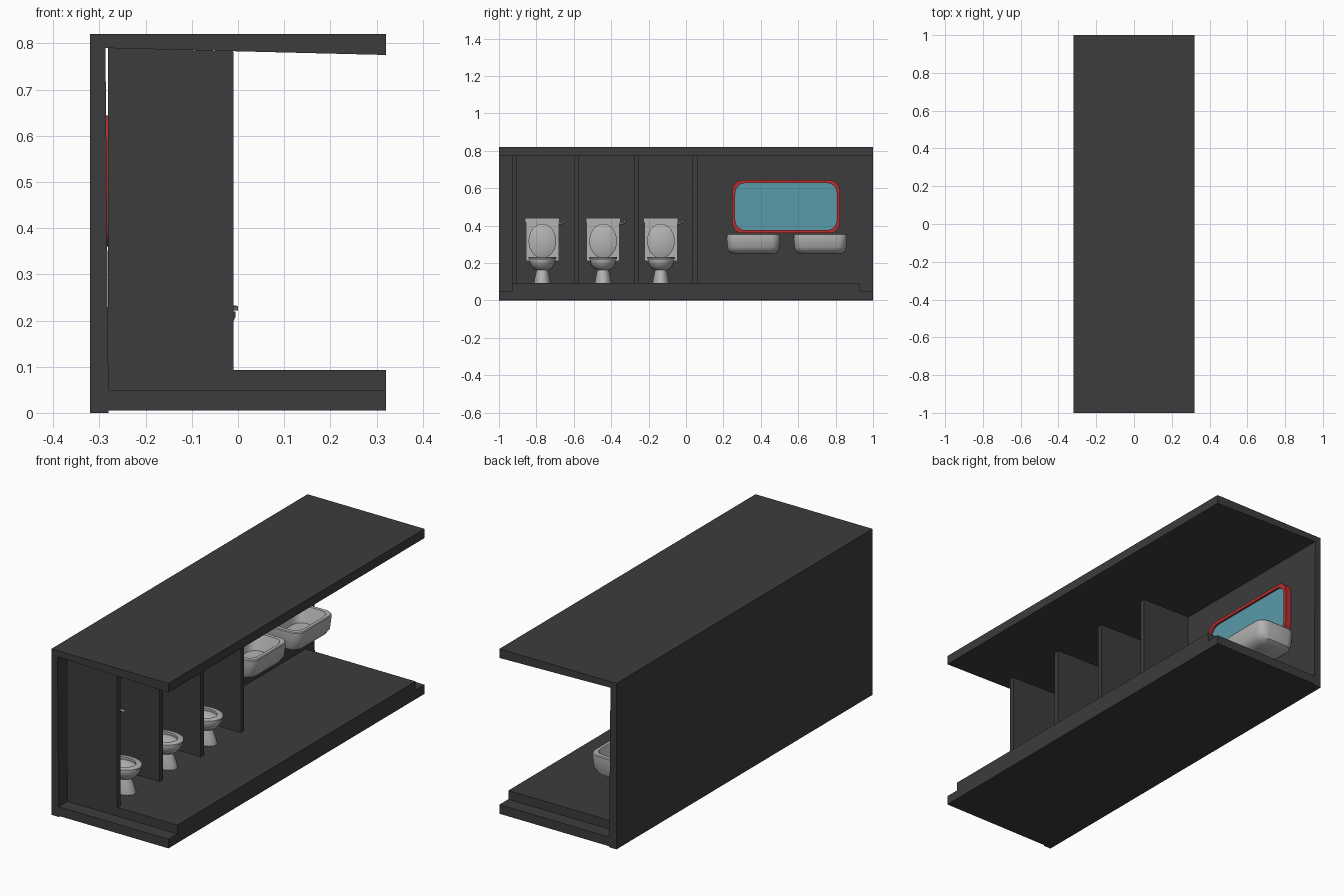
import bpy, bmesh, math

if "Cube" in bpy.data.objects:
    bpy.data.objects.remove(bpy.data.objects["Cube"], do_unlink=True)


def material(name, rgb):
    m = bpy.data.materials.new(name)
    m.use_nodes = True
    m.diffuse_color = (*rgb, 1)
    m.node_tree.nodes["Principled BSDF"].inputs["Base Color"].default_value = (*rgb, 1)
    return m


CHARCOAL = material("charcoal", (0.045, 0.045, 0.045))
CERAMIC = material("ceramic", (0.45, 0.45, 0.45))
METAL = material("metal", (0.35, 0.35, 0.35))
RED = material("red", (0.45, 0.03, 0.03))
GLASS = material("blue_glass", (0.1, 0.32, 0.4))


def finish(name, bm, mat, smooth=False):
    bmesh.ops.remove_doubles(bm, verts=bm.verts, dist=0.0002)
    bmesh.ops.recalc_face_normals(bm, faces=bm.faces)
    me = bpy.data.meshes.new(name)
    bm.to_mesh(me)
    bm.free()
    me.materials.append(mat)
    ob = bpy.data.objects.new(name, me)
    bpy.context.collection.objects.link(ob)
    if smooth:
        bpy.ops.object.select_all(action="DESELECT")
        ob.select_set(True)
        bpy.context.view_layer.objects.active = ob
        bpy.ops.object.shade_smooth_by_angle(angle=math.radians(35))
    return ob


def prism(name, profile, y0, y1, mat):
    """Extrude an (x, z) profile along y."""
    bm = bmesh.new()
    ends = [[bm.verts.new((x, y, z)) for x, z in profile] for y in (y0, y1)]
    for end in ends:
        bm.faces.new(end)
    for i in range(len(profile)):
        j = (i + 1) % len(profile)
        bm.faces.new((ends[0][i], ends[0][j], ends[1][j], ends[1][i]))
    return finish(name, bm, mat)


def box(name, x0, x1, y0, y1, z0, z1, mat):
    return prism(name, [(x0, z0), (x1, z0), (x1, z1), (x0, z1)], y0, y1, mat)


def outline(u, v, ru, rv, corner, steps):
    """Rounded rectangle; a large corner radius gives an ellipse."""
    cu, cv = min(corner, ru), min(corner, rv)
    pts = []
    for k, (su, sv) in enumerate([(1, 1), (-1, 1), (-1, -1), (1, -1)]):
        for s in range(steps + 1):
            a = (k + s / steps) * math.pi / 2
            pts.append((u + su * (ru - cu) + cu * math.cos(a),
                        v + sv * (rv - cv) + cv * math.sin(a)))
    return pts


def loft(name, rings, mat, corner=1, steps=6, axis="z", loop=False):
    """Skin rings of (u, v, half u, half v, height) along an axis."""
    bm = bmesh.new()
    rows = []
    for u, v, ru, rv, h in rings:
        pts = outline(u, v, ru, rv, corner, steps)
        rows.append([bm.verts.new((p, q, h) if axis == "z" else (h, p, q)) for p, q in pts])
    pairs = list(zip(rows, rows[1:]))
    if loop:
        pairs.append((rows[-1], rows[0]))
    else:
        bm.faces.new(rows[0])
        bm.faces.new(rows[-1])
    for a, b in pairs:
        for i in range(len(a)):
            j = (i + 1) % len(a)
            bm.faces.new((a[i], a[j], b[j], b[i]))
    return finish(name, bm, mat, smooth=True)


# Shell: leaning back wall, tapered roof, stepped floor
prism("back_wall", [(-0.32, 0), (-0.28, 0), (-0.287, 0.79), (-0.287, 0.82), (-0.32, 0.82)],
      -1, 1, CHARCOAL)
prism("roof", [(-0.287, 0.79), (0.32, 0.775), (0.32, 0.82), (-0.287, 0.82)], -1, 1, CHARCOAL)
box("floor_slab", -0.281, 0.32, -1, 1, 0.005, 0.05, CHARCOAL)
box("raised_floor", -0.281, 0.32, -0.93, 0.93, 0.05, 0.093, CHARCOAL)

# Stall partitions
for i, y in enumerate((-0.918, -0.586, -0.264, 0.049)):
    prism(f"partition_{i + 1}",
          [(-0.282, 0.09), (-0.01, 0.09), (-0.01, 0.783), (-0.282, 0.79)],
          y - 0.013, y + 0.013, CHARCOAL)


def toilet(n, y):
    # Pedestal and hollow bowl
    cx = -0.095
    loft(f"toilet_bowl_{n}", [
        (cx, y, 0.07, 0.045, 0.092), (cx, y, 0.066, 0.043, 0.11), (cx, y, 0.055, 0.037, 0.14),
        (cx, y, 0.046, 0.031, 0.162), (cx, y, 0.065, 0.05, 0.172), (cx, y, 0.08, 0.062, 0.19),
        (cx, y, 0.09, 0.07, 0.208), (cx, y, 0.09, 0.07, 0.22), (cx, y, 0.066, 0.05, 0.22),
        (cx, y, 0.055, 0.04, 0.195), (cx, y, 0.03, 0.022, 0.178)], CERAMIC)
    # Seat ring
    loft(f"toilet_seat_{n}", [
        (cx, y, 0.095, 0.075, 0.222), (cx, y, 0.095, 0.075, 0.23), (cx, y, 0.09, 0.07, 0.233),
        (cx, y, 0.067, 0.05, 0.233), (cx, y, 0.067, 0.05, 0.222)], CERAMIC, loop=True)
    # Open lid leaning on the tank
    loft(f"toilet_lid_{n}", [
        (y, 0.318, 0.074, 0.092, -0.192), (y, 0.318, 0.074, 0.092, -0.182),
        (y, 0.318, 0.068, 0.086, -0.178)], CERAMIC, axis="x")
    # Tank, tank cover and the shelf joining tank to bowl
    box(f"tank_{n}", -0.28, -0.192, y - 0.088, y + 0.088, 0.212, 0.418, CERAMIC)
    box(f"tank_cover_{n}", -0.281, -0.187, y - 0.092, y + 0.092, 0.418, 0.44, CERAMIC)
    box(f"tank_shelf_{n}", -0.28, -0.15, y - 0.05, y + 0.05, 0.18, 0.213, CERAMIC)
    # Flush lever
    curve = bpy.data.curves.new(f"flush_lever_{n}", "CURVE")
    curve.dimensions = "3D"
    curve.bevel_depth = 0.006
    curve.bevel_resolution = 2
    curve.use_fill_caps = True
    path = [(-0.21, y + 0.085, 0.412), (-0.205, y + 0.11, 0.414),
            (-0.185, y + 0.118, 0.42), (-0.16, y + 0.115, 0.421)]
    spline = curve.splines.new("POLY")
    spline.points.add(len(path) - 1)
    for point, co in zip(spline.points, path):
        point.co = (*co, 1)
    curve.materials.append(METAL)
    bpy.context.collection.objects.link(bpy.data.objects.new(f"flush_lever_{n}", curve))


for i, y in enumerate((-0.768, -0.443, -0.134)):
    toilet(i + 1, y)

# Wash basins
for i, y in enumerate((0.36, 0.718)):
    loft(f"basin_{i + 1}", [
        (-0.19, y, 0.07, 0.115, 0.25), (-0.183, y, 0.092, 0.132, 0.262),
        (-0.178, y, 0.103, 0.139, 0.285), (-0.176, y, 0.106, 0.143, 0.335),
        (-0.176, y, 0.106, 0.143, 0.352), (-0.176, y, 0.103, 0.14, 0.356),
        (-0.174, y, 0.086, 0.122, 0.356), (-0.174, y, 0.082, 0.118, 0.345),
        (-0.176, y, 0.066, 0.1, 0.283)], CERAMIC, corner=0.045, steps=4)

# Wall mirror: raised red frame around recessed glass
my, mz = 0.535, 0.502
loft("mirror_frame", [
    (my, mz, 0.288, 0.142, -0.286), (my, mz, 0.288, 0.142, -0.252),
    (my, mz, 0.272, 0.126, -0.252), (my, mz, 0.272, 0.126, -0.286)],
    RED, corner=0.055, axis="x", loop=True)
loft("mirror_glass", [
    (my, mz, 0.274, 0.128, -0.284), (my, mz, 0.274, 0.128, -0.262)],
    GLASS, corner=0.045, axis="x")
